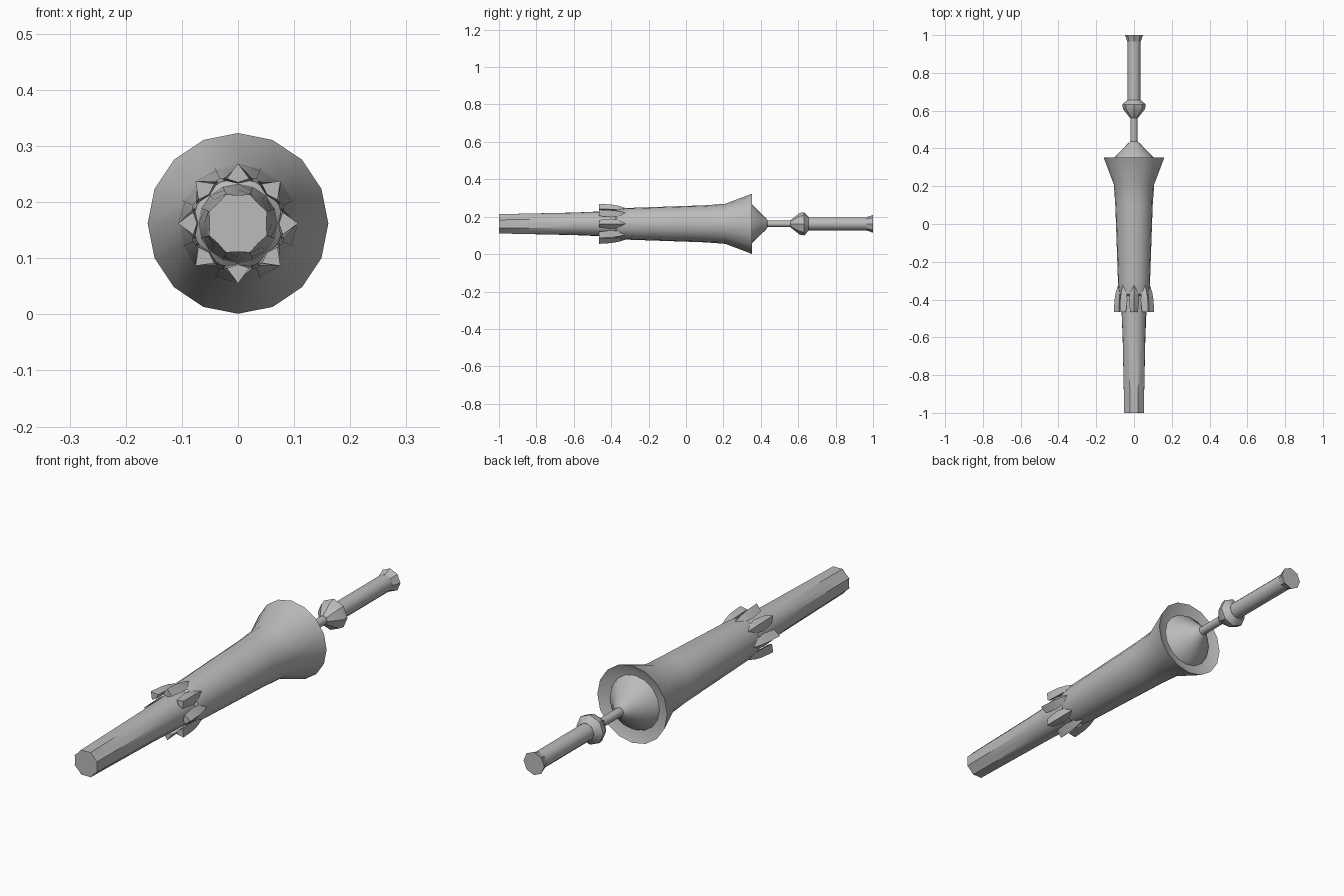
import bpy, bmesh, math

if "Cube" in bpy.data.objects:
    bpy.data.objects.remove(bpy.data.objects["Cube"])

CZ = 0.162  # height of the long axis
grey = bpy.data.materials.new("grey metal")
grey.diffuse_color = (0.5, 0.5, 0.5, 1)
grey.use_nodes = True
grey.node_tree.nodes["Principled BSDF"].inputs["Base Color"].default_value = grey.diffuse_color


def finish(name, bm, angle=35):
    bmesh.ops.recalc_face_normals(bm, faces=bm.faces)
    me = bpy.data.meshes.new(name)
    bm.to_mesh(me)
    bm.free()
    ob = bpy.data.objects.new(name, me)
    bpy.context.collection.objects.link(ob)
    me.materials.append(grey)
    bpy.ops.object.select_all(action='DESELECT')
    ob.select_set(True)
    bpy.context.view_layer.objects.active = ob
    bpy.ops.object.shade_smooth_by_angle(angle=math.radians(angle))
    return ob


def lathe(name, profile, sides, turn=0.0):
    """Rings along y from (y, radius, flute depth); odd corners are pulled in by the flute."""
    bm = bmesh.new()
    rings = []
    for y, r, flute in profile:
        ring = []
        for i in range(sides):
            a = 2 * math.pi * i / sides + turn
            rr = r * (1 - flute * (i % 2 == 0))
            ring.append(bm.verts.new((rr * math.cos(a), y, CZ + rr * math.sin(a))))
        rings.append(ring)
    for a, b in zip(rings, rings[1:]):
        for i in range(sides):
            j = (i + 1) % sides
            bm.faces.new((a[i], a[j], b[j], b[i]))
    bm.faces.new(rings[0])
    bm.faces.new(rings[-1])
    return finish(name, bm)


def petals(name, count):
    """Leaf-like prongs around the collar, leaning outward and blunt at the front."""
    bm = bmesh.new()
    # y, centre radius, half width, half height
    sections = [(-0.32, 0.080, 0.004, 0.003), (-0.36, 0.084, 0.020, 0.012),
                (-0.40, 0.087, 0.028, 0.016), (-0.465, 0.090, 0.020, 0.017)]
    for k in range(count):
        a = 2 * math.pi * k / count
        ca, sa = math.cos(a), math.sin(a)
        rings = []
        for y, r, w, h in sections:
            ring = []
            for t, n in ((0, h), (w, -h * 0.6), (0, -h), (-w, -h * 0.6)):
                ring.append(bm.verts.new(((r + n) * ca - t * sa, y, CZ + (r + n) * sa + t * ca)))
            rings.append(ring)
        for p, q in zip(rings, rings[1:]):
            for i in range(4):
                j = (i + 1) % 4
                bm.faces.new((p[i], p[j], q[j], q[i]))
        bm.faces.new(rings[0])
        bm.faces.new(rings[-1])
    return finish(name, bm, 50)


# Fluted front barrel
lathe("barrel", [(-1.0, 0.056, 0.10), (-0.95, 0.057, 0.10), (-0.6, 0.064, 0.06),
                 (-0.34, 0.071, 0.0)], 16)
# Main body, flaring into a shallow rear dish
lathe("body", [(-0.38, 0.070, 0.0), (-0.37, 0.080, 0.0), (-0.32, 0.087, 0.03),
               (0.10, 0.102, 0.03), (0.21, 0.107, 0.0), (0.353, 0.161, 0.0),
               (0.335, 0.118, 0.0)], 16)
petals("collar_petals", 8)
# Rear cone, rod, knob, grip and end cap
lathe("rear_cone", [(0.325, 0.118, 0), (0.355, 0.103, 0), (0.39, 0.066, 0),
                    (0.425, 0.034, 0), (0.437, 0.018, 0)], 16)
lathe("rod", [(0.42, 0.018, 0), (0.58, 0.018, 0)], 12)
lathe("knob", [(0.56, 0.020, 0), (0.608, 0.058, 0), (0.632, 0.062, 0),
               (0.656, 0.037, 0)], 8)
lathe("grip", [(0.645, 0.035, 0), (0.975, 0.035, 0)], 12)
lathe("end_cap", [(0.965, 0.036, 0), (0.988, 0.043, 0), (1.0, 0.048, 0)], 8)
